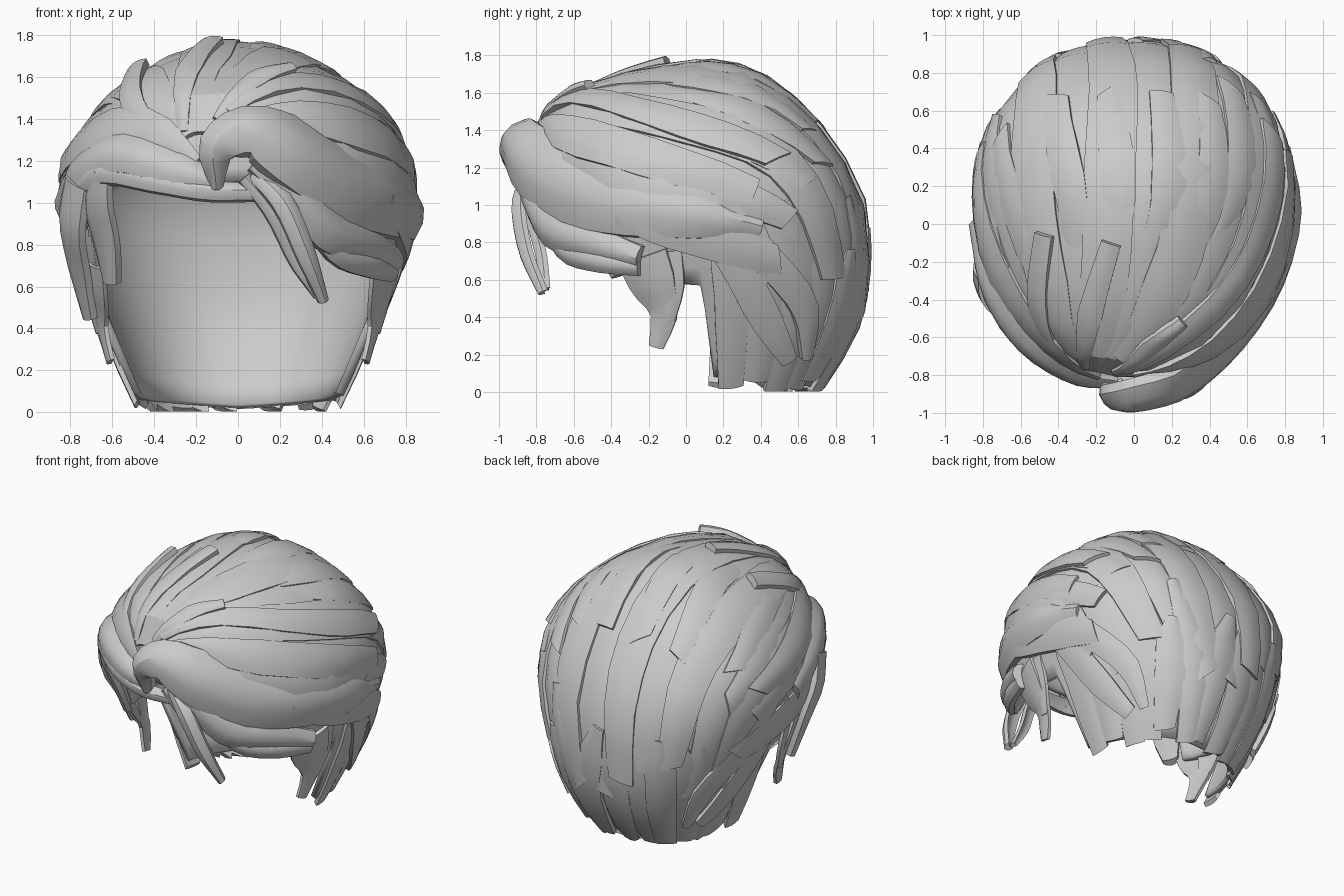
import bpy, bmesh, math, random
from mathutils import Vector
from mathutils.bvhtree import BVHTree

if "Cube" in bpy.data.objects:
    bpy.data.objects.remove(bpy.data.objects["Cube"])

random.seed(4)
C = Vector((0, 0.1, 0.8))          # centre of the head
YC = 0.1
# head levels: z, half width, back y, front y
LEVELS = [(-0.1, .42, .62, -.60), (.03, .48, .71, -.62), (.2, .56, .82, -.66), (.4, .64, .92, -.70),
          (.6, .72, .95, -.74), (.8, .78, .955, -.77), (1.0, .82, .93, -.79), (1.2, .79, .84, -.80),
          (1.35, .70, .74, -.78), (1.48, .60, .63, -.73), (1.6, .44, .50, -.57), (1.68, .28, .38, -.32),
          (1.73, .12, .24, -.05), (1.745, .01, .11, .09)]
# lower hairline: azimuth from the front (negative = left), z
HAIRLINE = [(-180, .015), (-120, .05), (-93, .08), (-89, .57), (-66, .6), (-58, .95), (-45, 1.1), (0, 1.1),
            (22, 1.1), (38, .95), (50, .78), (64, .62), (89, .57), (93, .08), (120, .05), (180, .015)]


def lerp_list(vals, t):
    f = min(max(t, 0), 1) * (len(vals) - 1)
    i = min(int(f), len(vals) - 2)
    return vals[i] + (vals[i + 1] - vals[i]) * (f - i)


def table(x, pts):
    for (a, b), (c, d) in zip(pts, pts[1:]):
        if x <= c:
            return b + (d - b) * (x - a) / (c - a)
    return pts[-1][1]


def head_point(az, idx):
    i = min(int(idx), len(LEVELS) - 2)
    z, hx, yb, yf = (a + (b - a) * (idx - i) for a, b in zip(LEVELS[i], LEVELS[i + 1]))
    s, c = math.sin(math.radians(az)), math.cos(math.radians(az))
    s = math.copysign(abs(s) ** .88, s)
    c = math.copysign(abs(c) ** .88, c)
    return Vector((hx * s, YC - (YC - yf) * c if c > 0 else YC - (yb - YC) * c, z))


def head_mesh(azs, low, rows):
    bm = bmesh.new()
    top = len(LEVELS) - 1
    zs = [(l[0], i) for i, l in enumerate(LEVELS)]
    cols = []
    for a in azs:
        lo = table(low(a), zs)
        cols.append([bm.verts.new(head_point(a, lo + (top - lo) * r / rows)) for r in range(rows + 1)])
    for i in range(len(cols)):
        p, q = cols[i], cols[(i + 1) % len(cols)]
        for r in range(rows):
            bm.faces.new((p[r], q[r], q[r + 1], p[r + 1]))
    bm.normal_update()
    return bm


def add_object(name, bm):
    me = bpy.data.meshes.new(name)
    bm.to_mesh(me)
    bm.free()
    ob = bpy.data.objects.new(name, me)
    bpy.context.collection.objects.link(ob)
    return ob


# Guide surface the locks are laid on
guide = head_mesh(range(-180, 180, 5), lambda a: -.1, 30)
TREE = BVHTree.FromBMesh(guide)
guide.free()


def on_head(p):
    d = (p - C).normalized()
    hit = TREE.ray_cast(C + d * 3, -d)[0]
    return (hit, d) if hit else (p, d)


def spline(pts, t):
    P = [Vector(p) for p in pts]
    P = [P[0] * 2 - P[1]] + P + [P[-1] * 2 - P[-2]]
    f = t * (len(P) - 3)
    i = min(int(f), len(P) - 4)
    u = f - i
    a, b, c, d = P[i:i + 4]
    return .5 * (2 * b + (c - a) * u + (2 * a - 5 * b + 4 * c - d) * u * u + (3 * b - a - 3 * c + d) * u ** 3)


def lock(name, pts, widths, thick=.035, lift=(0, 0), hug=True, crown=.2, n=10, skew=0):
    """Flat lock swept along a path; hug lays it on the head, skew cuts the tip at a slant."""
    bm = bmesh.new()
    rings = []
    for k in range(n + 1):
        t = k / n
        fix = (lambda p: on_head(p)[0]) if hug else (lambda p: p)
        p = fix(spline(pts, t))
        T = (fix(spline(pts, min(t + .02, 1))) - fix(spline(pts, max(t - .02, 0)))).normalized()
        N = p - C
        N = (N - T * N.dot(T)).normalized()
        S = T.cross(N)
        w, l = lerp_list(widths, t), lerp_list(lift, t)
        upper, lower = [], []
        for u in (-1, -.5, 0, .5, 1):
            q = p + S * (u * w / 2) + T * (skew * u * t * t)
            if hug:
                q, d = on_head(q)
                hi, lo = q + d * (l + thick * (1 - .3 * u * u)), q + d * (l - .012)
            else:
                q = q - N * (crown * w * u * u) + N * l
                hi, lo = q + N * thick * (.6 - .3 * u * u), q - N * thick * .4
            for v in (hi, lo):
                v.z = max(v.z, .003)
            upper.append(bm.verts.new(hi))
            lower.append(bm.verts.new(lo))
        rings.append(upper + lower[::-1])
    for a, b in zip(rings, rings[1:]):
        for i in range(10):
            j = (i + 1) % 10
            bm.faces.new((a[i], a[j], b[j], b[i]))
    for r in (rings[0], rings[-1]):
        for i in range(4):
            bm.faces.new((r[i], r[i + 1], r[8 - i], r[9 - i]))
    bmesh.ops.recalc_face_normals(bm, faces=bm.faces)
    return add_object(name, bm)


# Base cap with the cut-out for face and ears
azs = [a for a in range(-180, 180, 6)] + [-93, -89, 89, 93]
cap = add_object("hair_cap", head_mesh(sorted(azs), lambda a: table(a, HAIRLINE), 20))
mod = cap.modifiers.new("thickness", 'SOLIDIFY')
mod.thickness, mod.offset = .04, -1

# Long locks fanning from the parting over the crown to the back, alternately raised
for i in range(12):
    g = math.radians(-77 + 14 * i)
    sg, cg = math.sin(g), math.cos(g)
    start = (-.2 + .1 * sg, -.82, 1.28 + .08 * cg)
    mid = (.8 * sg - .05 * cg, -.15, .85 + .9 * cg)
    back = (.85 * sg, .1 + .6 * cg, .8 + .6 * cg)
    end = (.72 * math.sin(g * .9) - .08 * cg, .25 + .7 * cg, random.uniform(.35, .7))
    up = .018 * (i % 2)
    lock("crown_lock", [start, mid, back, end], [.07, .25, .27, .24, .16], .028, (0, up, up, up), n=12,
         skew=random.uniform(-.05, .05))

# Shorter overlapping locks on top
for i in range(10):
    g = math.radians(-72 + 16 * i + random.uniform(-4, 4))
    sg, cg = math.sin(g), math.cos(g)
    y0 = random.uniform(-.5, -.1)
    a = (.7 * sg - .1, y0, .9 + .85 * cg)
    b = (.82 * sg, y0 + .4, .85 + .8 * cg)
    c = (.8 * sg - .04, y0 + .85, .75 + .55 * cg)
    lock("overlay_lock", [a, b, c], [.05, .15, .19, .12], .026, (-.01, .018, .025), n=8,
         skew=random.uniform(-.06, .06))

# Nape locks running down the lower back
for i in range(14):
    az = 98 + i * 12.6
    top = table(random.uniform(.75, 1.05), [(l[0], k) for k, l in enumerate(LEVELS)])
    lean = random.uniform(-7, 7)
    pts = [head_point(az + lean, top), head_point(az, 3.6), head_point(az - lean * .6, 1.0 + random.uniform(-.2, .4))]
    lock("nape_lock", pts, [.08, .2, .19, .13], random.uniform(.02, .045), n=6, skew=random.uniform(-.04, .04))

# Diagonal locks behind each ear, sideburns and temples
for s in (-1, 1):
    lock("ear_lock", [(s * .8, .05, .95), (s * .75, .25, .7), (s * .65, .42, .4), (s * .55, .6, .1)],
         [.1, .17, .17, .09], .03, (.01, .03))
    lock("ear_lock", [(s * .8, .2, 1.0), (s * .78, .4, .75), (s * .62, .65, .45), (s * .5, .7, .12)],
         [.1, .16, .15, .06], .03, (.015, .04))
    lock("sideburn", [(s * .72, -.24, .72), (s * .70, -.18, .57), (s * .66, -.12, .42), (s * .61, -.16, .24)],
         [.3, .27, .15, .08], .03, hug=False, crown=.05, n=7)
    lock("sideburn", [(s * .74, -.12, .75), (s * .71, -.09, .56), (s * .66, -.1, .38)],
         [.2, .16, .08], .03, hug=False, crown=.05, n=6)
    lock("temple_lock", [(s * .75, -.45, 1.0), (s * .82, -.15, .9), (s * .82, .2, .8), (s * .74, .5, .7)],
         [.12, .22, .22, .14], .035, (.01, .03), skew=.04)

# Large swept fringe on the right
lock("swoop_lock", [(-.1, -.85, 1.08), (-.1, -.94, 1.27), (.06, -.93, 1.36), (.28, -.86, 1.26), (.52, -.65, 1.13),
                    (.74, -.32, 1.05), (.84, .05, .97), (.78, .4, .88)],
     [.06, .2, .26, .37, .45, .42, .3, .12], .08, hug=False, crown=.17, n=22)
lock("swoop_lower_lock", [(.08, -.88, 1.2), (.25, -.85, 1.08), (.44, -.74, .88), (.62, -.52, .8), (.76, -.25, .72)],
     [.1, .18, .22, .2, .12], .06, hug=False, crown=.15, n=14)
lock("swoop_lower_lock", [(.3, -.78, .95), (.48, -.66, .76), (.64, -.48, .7), (.74, -.25, .67)],
     [.06, .12, .12, .1], .05, hug=False, crown=.1)
lock("swoop_upper_lock", [(0, -.86, 1.42), (.25, -.78, 1.43), (.52, -.5, 1.32), (.74, -.1, 1.2), (.76, .35, 1.05)],
     [.06, .14, .22, .22, .14], .035, (.02, .02, .02))
lock("swoop_upper_lock", [(-.05, -.8, 1.45), (.2, -.6, 1.55), (.5, -.25, 1.45), (.66, .1, 1.35), (.65, .45, 1.2)],
     [.06, .12, .15, .18, .14], .03, (.02, .03, .04), skew=-.05)

# Loose strands hanging over the forehead
lock("forehead_strand", [(.08, -.86, 1.14), (.22, -.91, 1.0), (.33, -.87, .75), (.41, -.77, .53)],
     [.08, .11, .1, .05], .04, hug=False)
lock("forehead_strand", [(.03, -.86, 1.12), (.17, -.84, .95), (.28, -.78, .72), (.38, -.75, .55)],
     [.06, .08, .07, .03], .04, hug=False)

# Left fringe bands and their hanging ends
lock("left_fringe", [(-.1, -.84, 1.1), (-.32, -.81, 1.17), (-.58, -.64, 1.24), (-.77, -.35, 1.15), (-.84, 0, 1.0)],
     [.1, .17, .2, .24, .16], .06, hug=False, crown=.12, n=14)
lock("left_fringe", [(.08, -.83, 1.05), (-.15, -.84, 1.06), (-.4, -.77, 1.11), (-.66, -.56, 1.15), (-.8, -.28, 1.0)],
     [.08, .1, .12, .13, .1], .06, hug=False, crown=.1, n=14)
lock("left_fringe", [(-.2, -.83, 1.2), (-.42, -.72, 1.36), (-.65, -.42, 1.36), (-.8, .0, 1.22), (-.76, .35, 1.1)],
     [.06, .18, .22, .22, .12], .035, (.01, .02, .03), skew=.05)
lock("left_hanging_lock", [(-.66, -.57, 1.15), (-.68, -.5, .98), (-.64, -.43, .8), (-.61, -.36, .62)],
     [.14, .2, .17, .1], .05, hug=False, crown=.1, n=7)
lock("left_hanging_lock", [(-.78, -.4, 1.1), (-.81, -.33, .9), (-.78, -.24, .72), (-.71, -.15, .45)],
     [.22, .24, .2, .08], .05, hug=False, crown=.08, n=7)

# Raised accent strands with free tips
lock("accent_strand", [(-.27, -.78, 1.35), (-.24, -.5, 1.66), (-.12, -.1, 1.76)], [.05, .13, .1], .035, (0, .02, .05))
lock("accent_strand", [(-.35, -.72, 1.3), (-.52, -.5, 1.5), (-.46, -.05, 1.62)], [.05, .12, .1], .035, (0, .02, .06))
lock("accent_strand", [(-.1, -.8, 1.4), (.08, -.62, 1.55), (.25, -.5, 1.62)], [.05, .1, .06], .035, (.01, .03, .05))

for ob in bpy.context.collection.objects:
    ob.select_set(True)
bpy.context.view_layer.objects.active = cap
bpy.ops.object.shade_smooth_by_angle(angle=math.radians(30))
